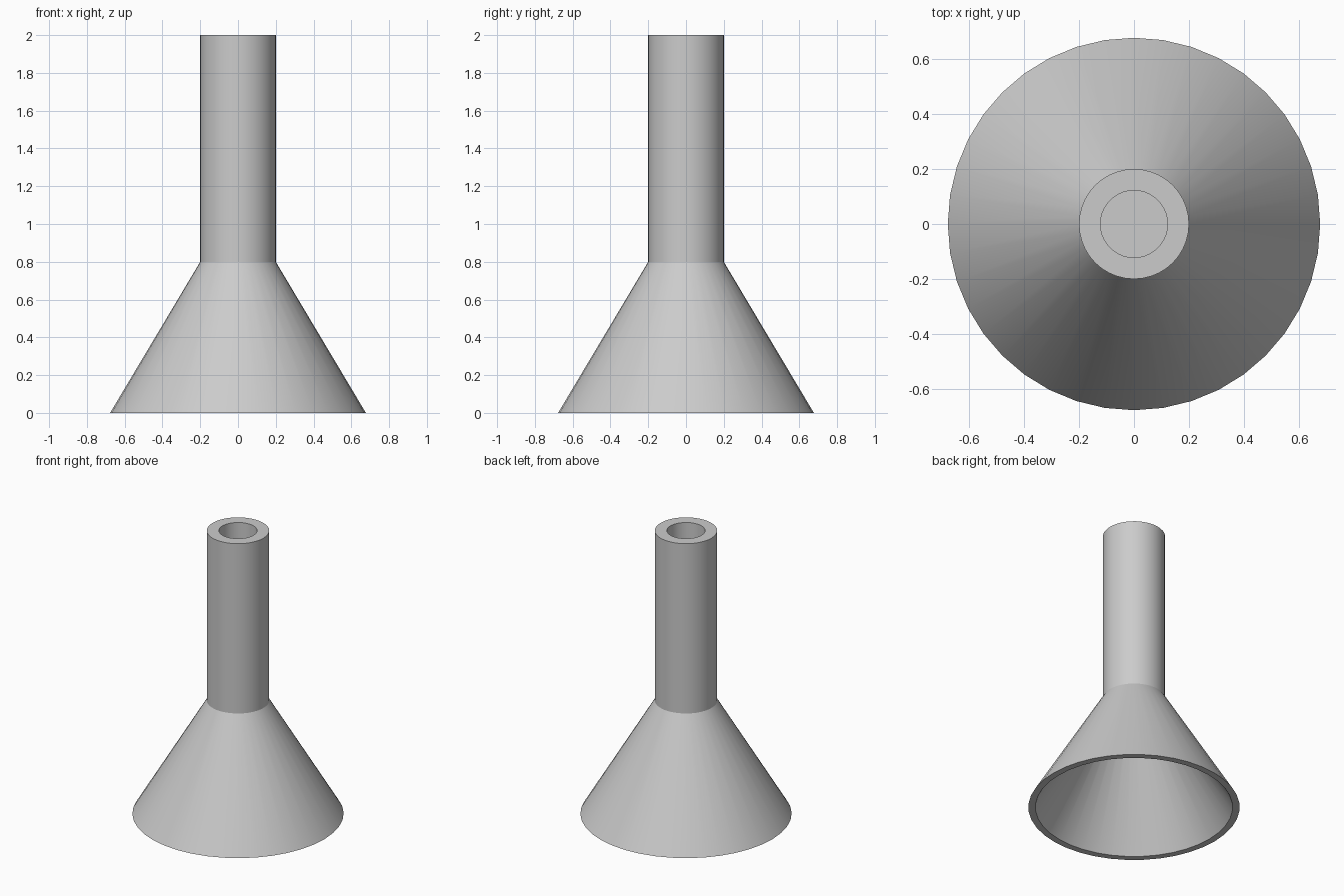
import bpy
import bmesh
import math

SIDES = 40

cube = bpy.data.objects.get("Cube")
if cube:
    bpy.data.objects.remove(cube, do_unlink=True)

grey = bpy.data.materials.new("light grey")
grey.use_nodes = True
grey.diffuse_color = (0.6, 0.6, 0.6, 1)
grey.node_tree.nodes["Principled BSDF"].inputs["Base Color"].default_value = grey.diffuse_color


def finish(name, bm):
    """Turn a bmesh into a grey object with smooth sides and sharp rims."""
    bmesh.ops.recalc_face_normals(bm, faces=bm.faces)
    mesh = bpy.data.meshes.new(name)
    bm.to_mesh(mesh)
    bm.free()
    mesh.materials.append(grey)
    obj = bpy.data.objects.new(name, mesh)
    bpy.context.collection.objects.link(obj)
    bpy.ops.object.select_all(action='DESELECT')
    obj.select_set(True)
    bpy.context.view_layer.objects.active = obj
    bpy.ops.object.shade_smooth_by_angle(angle=math.radians(25))
    return obj


def lathe(name, profile):
    """Revolve a closed (radius, height) profile around z."""
    bm = bmesh.new()
    verts = [bm.verts.new((r, 0, z)) for r, z in profile]
    edges = [bm.edges.new((v, verts[i - 1])) for i, v in enumerate(verts)]
    bmesh.ops.spin(bm, geom=verts + edges, cent=(0, 0, 0), axis=(0, 0, 1),
                   angle=math.tau, steps=SIDES, use_merge=True)
    bmesh.ops.remove_doubles(bm, verts=bm.verts, dist=1e-4)
    return finish(name, bm)


# Hollow cone and tube in one continuous wall
lathe("funnel_body", [(0.677, 0), (0.2, 0.8), (0.2, 2), (0.122, 2), (0.122, 0.8), (0.632, 0)])

# Closed floor at the bottom of the tube bore
bm = bmesh.new()
bmesh.ops.create_circle(bm, cap_ends=True, segments=SIDES, radius=0.122)
floor = finish("bore_floor", bm)
floor.location.z = 0.8
